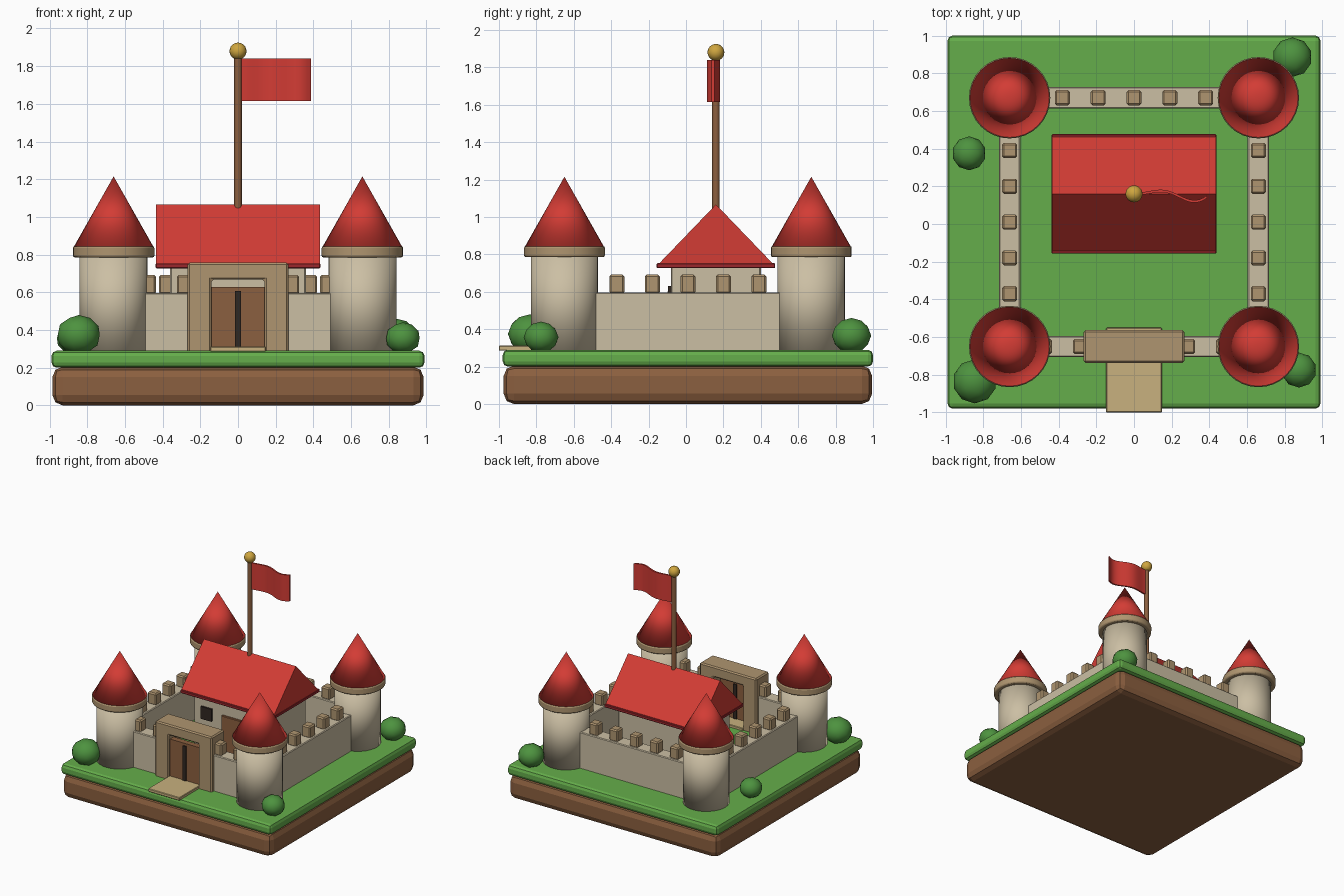
import bpy, bmesh, math
from mathutils import Matrix

if "Cube" in bpy.data.objects:
    bpy.data.objects.remove(bpy.data.objects["Cube"])

CY = 0.01          # centre line of the plot in y
GROUND = 0.29      # top of the grass


def material(name, r, g, b):
    m = bpy.data.materials.new(name)
    m.diffuse_color = (r, g, b, 1)
    m.use_nodes = True
    m.node_tree.nodes["Principled BSDF"].inputs["Base Color"].default_value = m.diffuse_color
    return m


GRASS = material("grass green", 0.13, 0.42, 0.07)
LEAF = material("leaf green", 0.075, 0.29, 0.05)
WOOD = material("earth brown", 0.26, 0.115, 0.05)
STONE = material("cream stone", 0.60, 0.52, 0.37)
TAN = material("tan stone", 0.43, 0.30, 0.16)
RED = material("roof red", 0.65, 0.045, 0.035)
DARKRED = material("eave red", 0.33, 0.02, 0.025)
GOLD = material("gold", 0.62, 0.38, 0.05)
DARK = material("dark opening", 0.03, 0.02, 0.015)
SAND = material("sand path", 0.58, 0.44, 0.21)


def finish(name, bm, mat, bevel=0, segments=1, smooth=False):
    bmesh.ops.recalc_face_normals(bm, faces=bm.faces)
    me = bpy.data.meshes.new(name)
    bm.to_mesh(me)
    bm.free()
    me.materials.append(mat)
    me.polygons.foreach_set("use_smooth", [smooth] * len(me.polygons))
    ob = bpy.data.objects.new(name, me)
    bpy.context.collection.objects.link(ob)
    if bevel:
        mod = ob.modifiers.new("edge bevel", "BEVEL")
        mod.width = bevel
        mod.segments = segments
        mod.limit_method = "ANGLE"
    return ob


def box(name, x, y, z, mat, bevel=0, segments=1):
    """Box given as (min, max) ranges."""
    bm = bmesh.new()
    bmesh.ops.create_cube(bm, size=1)
    for v in bm.verts:
        v.co = [r[0] + (c + 0.5) * (r[1] - r[0]) for c, r in zip(v.co, (x, y, z))]
    return finish(name, bm, mat, bevel, segments)


def cone(name, x, y, z0, z1, r0, r1, mat, sides=32, smooth=True, bevel=0):
    bm = bmesh.new()
    bmesh.ops.create_cone(bm, cap_ends=True, segments=sides, radius1=r0, radius2=r1,
                          depth=z1 - z0, matrix=Matrix.Translation((x, y, (z0 + z1) / 2)))
    if r1 == 0:
        bmesh.ops.remove_doubles(bm, verts=bm.verts, dist=1e-5)
    return finish(name, bm, mat, bevel, 2, smooth)


def smooth_by_angle(ob, angle=30):
    bpy.ops.object.select_all(action="DESELECT")
    ob.select_set(True)
    bpy.context.view_layer.objects.active = ob
    bpy.ops.object.shade_smooth_by_angle(angle=math.radians(angle))


def extrude(name, profile, axis, a, b, mat, bevel=0):
    """Extrude a (u, z) profile along x or y between a and b."""
    bm = bmesh.new()
    pt = (lambda u, w, t: (t, u, w)) if axis == "x" else (lambda u, w, t: (u, t, w))
    ends = [[bm.verts.new(pt(u, w, t)) for u, w in profile] for t in (a, b)]
    for loop in ends:
        bm.faces.new(loop)
    n = len(profile)
    for i in range(n):
        j = (i + 1) % n
        bm.faces.new((ends[0][i], ends[0][j], ends[1][j], ends[1][i]))
    return finish(name, bm, mat, bevel)


# ground plot
box("dirt_base", (-0.985, 0.985), (CY - 0.985, CY + 0.985), (0, 0.205), WOOD, 0.055, 2)
box("grass_top", (-0.99, 0.99), (CY - 0.99, CY + 0.99), (0.2, GROUND), GRASS, 0.028, 2)

# corner towers
for sx in (-1, 1):
    for sy in (-1, 1):
        x, y = 0.66 * sx, CY + 0.66 * sy
        cone("tower", x, y, GROUND - 0.01, 0.8, 0.18, 0.18, STONE)
        collar = cone("tower_collar", x, y, 0.785, 0.845, 0.216, 0.216, TAN, bevel=0.01)
        smooth_by_angle(collar)
        cone("tower_roof", x, y, 0.842, 1.215, 0.211, 0, RED)


# curtain walls and merlons
def merlon(x, y):
    box("merlon", (x - 0.04, x + 0.04), (y - 0.04, y + 0.04), (0.59, 0.692), TAN, 0.01)


W, WALL_Z, B = 0.057, (GROUND - 0.01, 0.597), 0.006
steps = [0.19 * i for i in range(-2, 3)]
for s in (-1, 1):
    box("side_wall", (0.66 * s - W, 0.66 * s + W), (CY - 0.5, CY + 0.5), WALL_Z, STONE, B)
    box("front_wall", sorted((0.2 * s, 0.5 * s)), (CY - 0.66 - W, CY - 0.66 + W), WALL_Z, STONE, B)
    for t in steps:
        merlon(0.66 * s, CY + t)
    for x in (0.285, 0.475):
        merlon(x * s, CY - 0.66)
box("back_wall", (-0.5, 0.5), (CY + 0.66 - W, CY + 0.66 + W), WALL_Z, STONE, B)
for t in steps:
    merlon(t, CY + 0.66)

# gatehouse arch, door and path
arch = [(-0.267, 0.28), (-0.267, 0.757), (0.267, 0.757), (0.267, 0.28),
        (0.14, 0.28), (0.14, 0.667), (-0.14, 0.667), (-0.14, 0.28)]
extrude("gatehouse", arch, "y", -0.737, -0.563, TAN, 0.01)
box("gate_door", (-0.14, 0.14), (-0.715, -0.665), (GROUND, 0.627), WOOD)
box("gate_door_gap", (-0.015, 0.015), (-0.724, -0.656), (GROUND, 0.607), DARK)
box("path", (-0.148, 0.148), (-1.0, -0.55), (GROUND - 0.005, 0.312), SAND, 0.004)

# keep
KY = 0.16
box("keep", (-0.36, 0.36), (KY - 0.24, KY + 0.24), (GROUND - 0.01, 0.735), STONE, 0.006)
box("keep_door", (-0.09, 0.09), (KY - 0.258, KY - 0.23), (GROUND, 0.605), WOOD, 0.004)
for s in (-1, 1):
    box("keep_window", (0.235 * s - 0.05, 0.235 * s + 0.05), (KY - 0.256, KY - 0.23),
        (0.525, 0.63), DARK)
box("roof_eave", (-0.437, 0.437), (KY - 0.317, KY + 0.317), (0.727, 0.753), DARKRED, 0.004)
extrude("keep_roof", [(KY - 0.305, 0.75), (KY + 0.305, 0.75), (KY, 1.067)], "x",
        -0.434, 0.434, RED)

# flagpole
smooth_by_angle(cone("flagpole", 0, KY, 1.045, 1.86, 0.02, 0.02, WOOD, sides=16))
bm = bmesh.new()
bmesh.ops.create_uvsphere(bm, u_segments=20, v_segments=12, radius=0.045,
                          matrix=Matrix.Translation((0, KY, 1.88)))
finish("pole_ball", bm, GOLD, smooth=True)

# waving flag
N = 20
front, back = [], []
for i in range(N + 1):
    t = i / N
    y = KY + 0.05 * t * math.sin(2 * math.pi * 0.95 * t)
    front.append((0.015 + 0.372 * t, y - 0.007))
    back.append((0.015 + 0.372 * t, y + 0.007))
outline = front + back[::-1]
bm = bmesh.new()
face = bm.faces.new([bm.verts.new((x, y, 1.615)) for x, y in outline])
ext = bmesh.ops.extrude_face_region(bm, geom=[face], use_keep_orig=True)
for v in ext["geom"]:
    if isinstance(v, bmesh.types.BMVert):
        v.co.z = 1.84
smooth_by_angle(finish("flag", bm, RED))

# bushes: x, y, radius
for x, y, r in ((0.84, 0.885, 0.105), (-0.875, 0.375, 0.09),
                (-0.845, -0.835, 0.117), (0.875, -0.775, 0.093)):
    bm = bmesh.new()
    bmesh.ops.create_icosphere(bm, subdivisions=2, radius=r)
    bmesh.ops.transform(bm, verts=bm.verts, matrix=Matrix.Translation((x, y, GROUND + 0.72 * r))
                        @ Matrix.Diagonal((1, 1, 0.9, 1)))
    finish("bush", bm, LEAF, smooth=True)
